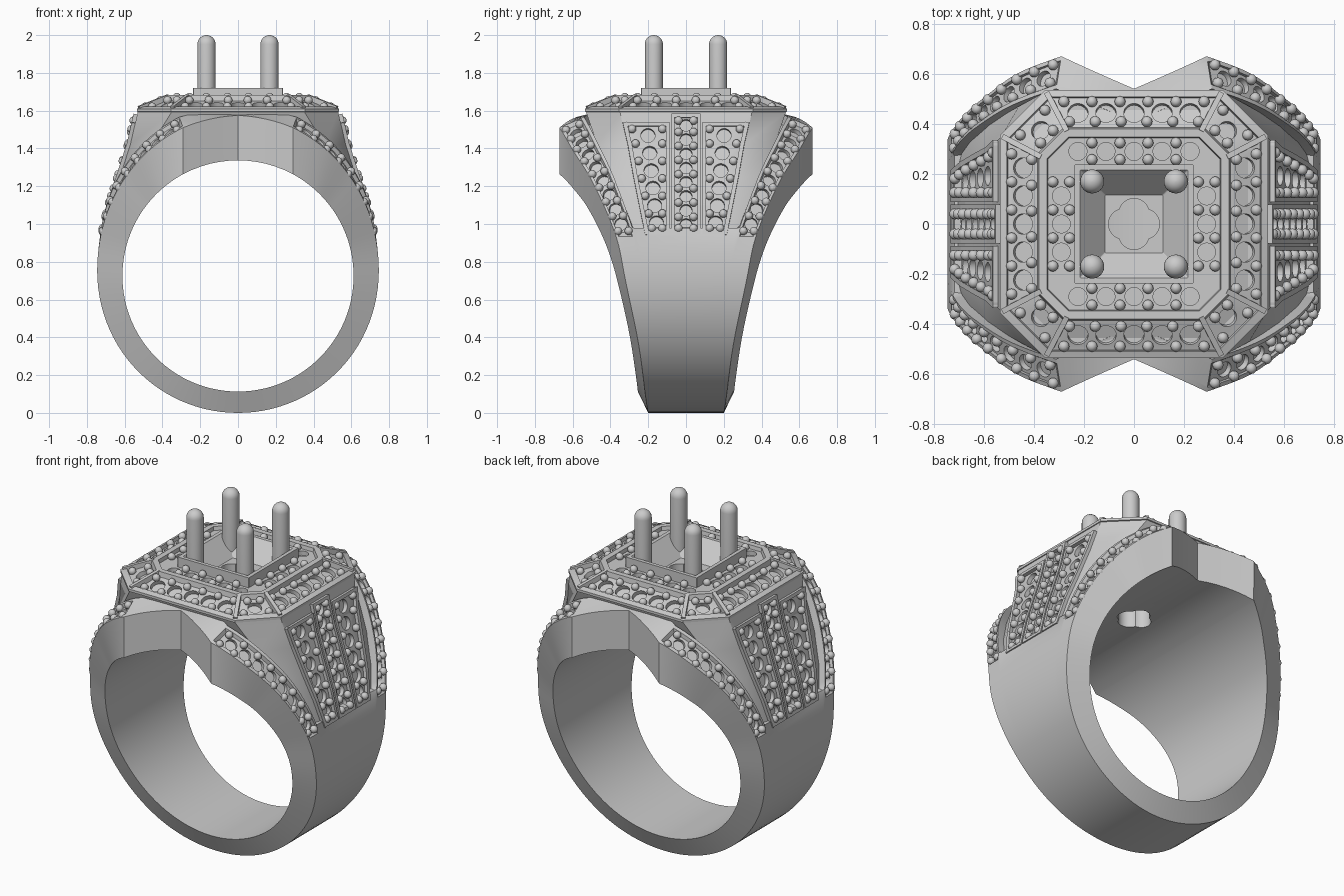
import bpy, bmesh
from math import sin, cos, radians, pi, sqrt
from mathutils import Vector as V, Matrix

if "Cube" in bpy.data.objects:
    bpy.data.objects.remove(bpy.data.objects["Cube"])

CZ, RI = 0.725, 0.612          # finger hole centre height and radius
holes = {"ring": [], "body": [], "head": []}
bead_spots = []

def finish(bm, name):
    bmesh.ops.recalc_face_normals(bm, faces=bm.faces[:])
    me = bpy.data.meshes.new(name)
    bm.to_mesh(me)
    bm.free()
    ob = bpy.data.objects.new(name, me)
    bpy.context.collection.objects.link(ob)
    return ob

def loft(loops, name, closed=False):
    bm = bmesh.new()
    rows = [[bm.verts.new(p) for p in lp] for lp in loops]
    n = len(rows[0])
    for a, b in zip(rows, rows[1:] + (rows[:1] if closed else [])):
        for i in range(n):
            j = (i + 1) % n
            bm.faces.new((a[i], a[j], b[j], b[i]))
    if not closed:
        bm.faces.new(rows[0])
        bm.faces.new(rows[-1])
    return finish(bm, name)

def octagon(ax, ay, bx, by, z):
    q = [(ax, ay), (bx, by), (-bx, by), (-ax, ay)]
    return [(x, y, z) for x, y in q] + [(x, -y, z) for x, y in reversed(q)]

def bar(bm, p, q, n, w, h=0.03, lift=0.005):
    p, q, n = V(p), V(q), V(n).normalized()
    d = (q - p).normalized()
    s = n.cross(d).normalized()
    n = d.cross(s)
    c = (p + q) / 2 + n * lift
    m = Matrix((d * ((q - p).length + 0.01), s * w, n * h)).transposed().to_4x4()
    bmesh.ops.create_cube(bm, size=1, matrix=Matrix.Translation(c) @ m)

def cut(ob, cutter):
    mod = ob.modifiers.new("cut", 'BOOLEAN')
    mod.operation, mod.solver, mod.object = 'DIFFERENCE', 'EXACT', cutter
    bpy.context.view_layer.update()
    ev = ob.evaluated_get(bpy.context.evaluated_depsgraph_get())
    me = bpy.data.meshes.new_from_object(ev)
    ob.modifiers.clear()
    if len(me.polygons) > 12:
        ob.data = me
    bpy.data.objects.remove(cutter)

def drill(ob, spots):
    bm = bmesh.new()
    for p, n, r in spots:
        m = Matrix.Translation(p) @ V(n).to_track_quat('Z', 'Y').to_matrix().to_4x4()
        bmesh.ops.create_cone(bm, cap_ends=True, segments=18, radius1=r, radius2=r, depth=0.05, matrix=m)
    cut(ob, finish(bm, "stone_hole_cutter"))

def bead(p, n):
    bead_spots.append(V(p) + V(n).normalized() * 0.012)

# Shank stations: outer angle, inner angle, radius, outer/inner half width, rim width, rim rise
ST = [(0, 0, .85, .54, .54, .13, .02), (20.3, 28.3, .837, .67, .67, .13, .06),
      (35, 42, .815, .60, .59, .13, .05), (50, 53, .79, .50, .525, .115, .035),
      (74, 74, .757, .37, .425, .10, .003), (90, 90, .745, .325, .37, .10, 0),
      (120, 120, .735, .25, .30, .08, 0), (150, 150, .728, .215, .265, .06, 0),
      (180, 180, .725, .20, .255, .06, 0)]

def slope(i, k):
    if i == len(ST) - 1:
        return 1.0 if k == 1 else 0.0
    a = ST[i] if i == 1 else ST[i - 1]
    b = ST[i + 1]
    return (b[k] - a[k]) / (b[0] - a[0])

def station(t):
    i = max(j for j in range(len(ST) - 1) if ST[j][0] <= t)
    a, b = ST[i], ST[i + 1]
    L = b[0] - a[0]
    u = (t - a[0]) / L
    out = []
    for k in range(1, 7):
        if i == 0:
            out.append(a[k] + (b[k] - a[k]) * u)
        else:
            out.append((2*u**3 - 3*u*u + 1) * a[k] + (u**3 - 2*u*u + u) * L * slope(i, k)
                       + (3*u*u - 2*u**3) * b[k] + (u**3 - u*u) * L * slope(i + 1, k))
    return out

def polar(t, r, y):
    return V((r * sin(radians(t)), y, CZ + r * cos(radians(t))))

def rim(t, f, depth=0):       # point on the sloping rim band, f from outer to inner edge
    ti, R, wo, wi, b, k = station(t)
    return polar(t, R + k * f - depth, wo - b * f)

def section(t, sx):
    ti, R, wo, wi, b, k = station(t)
    d = 0.02 if 21 < t < 72.5 else 0
    valley = -0.05 if 24 < t < 70 else 0
    half = [polar(ti, RI, wi), rim(t, 0), rim(t, .13), rim(t, .16, d), rim(t, .84, d),
            rim(t, .87), rim(t, 1), polar(t, R + valley, wo - b - 0.012)]
    half = [V((p.x * sx, p.y, p.z)) for p in half]
    return half + [V((p.x, -p.y, p.z)) for p in reversed(half)]

angles = [20.3 * i / 6 for i in range(7)] + [21.2] + [22.5 + 1.5 * i for i in range(34)] \
    + [74 + 106 * i / 30 for i in range(31)]
ring = loft([section(t, 1) for t in angles] + [section(t, -1) for t in angles[-2:0:-1]], "shank", True)

# Stones along the four rim bands
def rim_normal(t):
    n = (rim(t + .5, .5) - rim(t - .5, .5)).cross(rim(t, 1) - rim(t, 0)).normalized()
    return n if n.dot(polar(t, 1, 0) - V((0, 0, CZ))) > 0 else -n

N = 8
for sx in (1, -1):
    for sy in (1, -1):
        flip = lambda p: V((p.x * sx, p.y * sy, p.z))
        for i in range(N + 1):
            t = 22.5 + 49 * i / N
            for f in (.22, .78):
                bead(flip(rim(t, f, .02)), flip(rim_normal(t)))
            if i < N:
                t += 24.5 / N
                holes["ring"].append((flip(rim(t, .5, .02)), flip(rim_normal(t)), .033))

# Shoulder body rising from the shank to the head
ZS = [.93, 1.1, 1.25, 1.42, 1.595]
PX = [.735, .695, .645, .59, .55]
AY = [.215, .25, .28, .31, .35]
BX, BY = [.70, .655, .58, .46, .35], [.27, .33, .40, .47, .53]

def lin(tab, z):
    i = max(j for j in range(4) if ZS[j] <= z or j == 0)
    return tab[i] + (tab[i + 1] - tab[i]) * (z - ZS[i]) / (ZS[i + 1] - ZS[i])

body = loft([octagon(PX[i] - .02, AY[i], BX[i], BY[i], ZS[i]) for i in range(5)], "shoulders")
bm = bmesh.new()
bmesh.ops.create_cone(bm, cap_ends=True, segments=72, radius1=.64, radius2=.64, depth=3,
                      matrix=Matrix.Translation((0, 0, CZ)) @ Matrix.Rotation(pi / 2, 4, 'X'))
cut(body, finish(bm, "finger_cutter"))

# Side panels: raised ridges, three columns of stones
bars = bmesh.new()
for sx in (1, -1):
    def face(y, z):
        return V((sx * (lin(PX, z) - .02), y, z))
    def normal(z):
        return V((sx, 0, (lin(PX, z - .02) - lin(PX, z + .02)) / .04))
    def ridge(yf, z0, z1, w):
        cutz = [z0] + [z for z in ZS if z0 < z < z1] + [z1]
        for a, b in zip(cutz, cutz[1:]):
            bar(bars, face(yf(a), a), face(yf(b), b), normal((a + b) / 2), w)
    def column(mid, half, z0, z1, n, r):
        for i in range(n + 1):
            z = z0 + (z1 - z0) * i / n
            zz = min(max(z, z0 + .015), z1 - .015)
            for s in (1, -1):
                bead(face(mid(zz) + s * half(zz), zz), normal(zz))
            if i < n:
                z += (z1 - z0) / n / 2
                holes["body"].append((face(mid(z), z), normal(z), r))
    for sy in (1, -1):
        ridge(lambda z: sy * .069, .945, 1.575, .018)
        ridge(lambda z: sy * .097, .945, 1.53, .018)
        ridge(lambda z: sy * (lin(AY, z) - .012), .945, 1.53, .022)
        column(lambda z: sy * (.082 + lin(AY, z)) / 2, lambda z: (lin(AY, z) - .128) / 2 - .02,
               .96, 1.515, 6, .038)
        for z in (.95, 1.525):
            bar(bars, face(sy * .1, z), face(sy * (lin(AY, z) - .012), z), normal(z), .02)
    column(lambda z: 0, lambda z: .04, .96, 1.56, 8, .032)
    for z in (.95, 1.57):
        bar(bars, face(-.07, z), face(.07, z), normal(z), .02)

# Head: stepped octagonal crown, square seat and bowl
HEAD = [(.40, .12, 1.55), (.535, .18, 1.595), (.535, .18, 1.61), (.508, .172, 1.622), (.503, .17, 1.602),
        (.385, .105, 1.652), (.38, .104, 1.682), (.347, .085, 1.682), (.343, .084, 1.66),
        (.237, .002, 1.66), (.237, .002, 1.72), (.215, .002, 1.72), (.115, .002, 1.612)]
head = loft([octagon(h, h - c, h - c, h, z) for h, c, z in HEAD], "head")
outer, inner = octagon(.515, .343, .343, .515, 1.602), octagon(.37, .267, .267, .37, 1.66)
for p, q in zip(outer, inner):
    bar(bars, p, q, (p[0] * .4, p[1] * .4, 1), .022, .04, .005)
finish(bars, "channel_ridges")

for k in range(4):
    rot = Matrix.Rotation(k * pi / 2, 3, 'Z')
    n = rot @ V((.05, 0, .115))
    up = V((0, 0, 1))
    for i in range(-2, 3):                     # sloping outer tier
        holes["head"].append((rot @ V((.444, i * .112, 1.627)), n, .041))
    for i in range(6):
        y = (i - 2.5) * .112
        bead(rot @ V((.484, y, 1.611)), n)
        bead(rot @ V((.404, y * .92, 1.644)), n)
    for i in range(-2, 3) if k % 2 else range(-1, 2):   # flat inner tier
        holes["head"].append((rot @ V((.29, i * .112, 1.66)), up, .036))
    for i in range(4):
        y = (i - 1.5) * .112
        for x in (.257, .324):
            bead(rot @ V((x, y, 1.66)), up)
    dia = rot @ Matrix.Rotation(pi / 4, 3, 'Z')   # corner facets
    n = dia @ V((.05, 0, .115))
    holes["head"].append((dia @ V((.528, 0, 1.627)), n, .038))
    for x, y, z in ((.568, .07, 1.61), (.568, -.07, 1.61), (.488, .035, 1.644), (.488, -.035, 1.644)):
        bead(dia @ V((x, y, z)), n)

# Stone holes and the four-lobed opening through the head
for ob, key in ((ring, "ring"), (body, "body"), (head, "head")):
    drill(ob, holes[key])
    pts = []
    for i in range(48):
        a = 2 * pi * i / 48
        al = (a + pi / 4) % (pi / 2) - pi / 4
        r = .042 * cos(al) + sqrt(.06 ** 2 - (.042 * sin(al)) ** 2)
        pts.append((r * cos(a), r * sin(a)))
    cut(ob, loft([[(x, y, z) for x, y in pts] for z in (1.2, 1.8)], "opening_cutter"))

# Beads holding the stones
bm = bmesh.new()
for p in bead_spots:
    bmesh.ops.create_uvsphere(bm, u_segments=12, v_segments=8, radius=.022, matrix=Matrix.Translation(p))
finish(bm, "beads")

# Four round-tipped prongs
for sx in (1, -1):
    for sy in (1, -1):
        prof = [(.048, 1.56)] + [(.048 * cos(a * pi / 14), 1.952 + .048 * sin(a * pi / 14)) for a in range(7)]
        prof.append((.001, 2.0))
        loft([[(sx * .167 + r * cos(2 * pi * i / 24), sy * .17 + r * sin(2 * pi * i / 24), z)
               for i in range(24)] for r, z in prof], "prong")

bpy.ops.object.select_all(action='SELECT')
bpy.context.view_layer.objects.active = head
bpy.ops.object.shade_smooth_by_angle(angle=radians(28))
